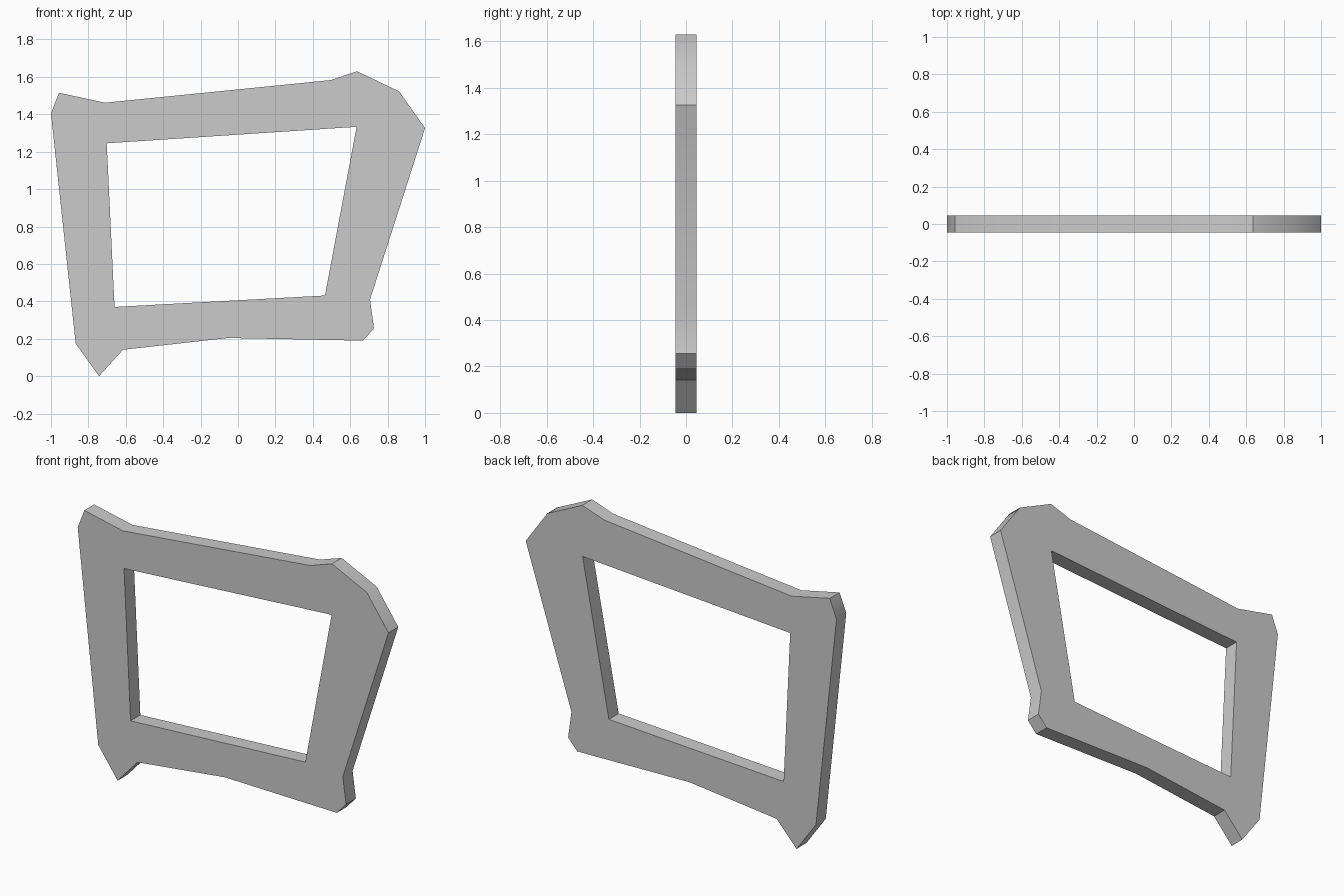
import bpy, bmesh, math

if "Cube" in bpy.data.objects:
    bpy.data.objects.remove(bpy.data.objects["Cube"])

DEPTH = 0.09

# Front outline and window opening (x, z)
outer = [(-1.0, 1.405), (-0.957, 1.515), (-0.711, 1.462), (0.497, 1.583),
         (0.636, 1.63), (0.861, 1.523), (1.0, 1.326), (0.706, 0.41),
         (0.727, 0.255), (0.668, 0.19), (-0.053, 0.204), (-0.615, 0.141),
         (-0.743, 0.0), (-0.868, 0.175)]
inner = [(-0.702, 1.245), (0.634, 1.333), (0.465, 0.431), (-0.66, 0.37)]


def add_loop(bm, points):
    verts = [bm.verts.new((x, -DEPTH / 2, z)) for x, z in points]
    return [bm.edges.new((v, verts[(i + 1) % len(verts)])) for i, v in enumerate(verts)]


# Crooked window frame: fill between the loops, then extrude to depth
bm = bmesh.new()
edges = add_loop(bm, outer) + add_loop(bm, inner)
bmesh.ops.triangle_fill(bm, edges=edges, use_beauty=True, normal=(0, -1, 0))
result = bmesh.ops.extrude_face_region(bm, geom=bm.faces[:], use_keep_orig=True)
moved = [g for g in result["geom"] if isinstance(g, bmesh.types.BMVert)]
bmesh.ops.translate(bm, verts=moved, vec=(0, DEPTH, 0))
bmesh.ops.recalc_face_normals(bm, faces=bm.faces[:])

mesh = bpy.data.meshes.new("window_frame")
bm.to_mesh(mesh)
bm.free()
frame = bpy.data.objects.new("window_frame", mesh)
bpy.context.collection.objects.link(frame)

# Soften only the shallow outline corners
bpy.context.view_layer.objects.active = frame
frame.select_set(True)
bpy.ops.object.shade_smooth_by_angle(angle=math.radians(32))
